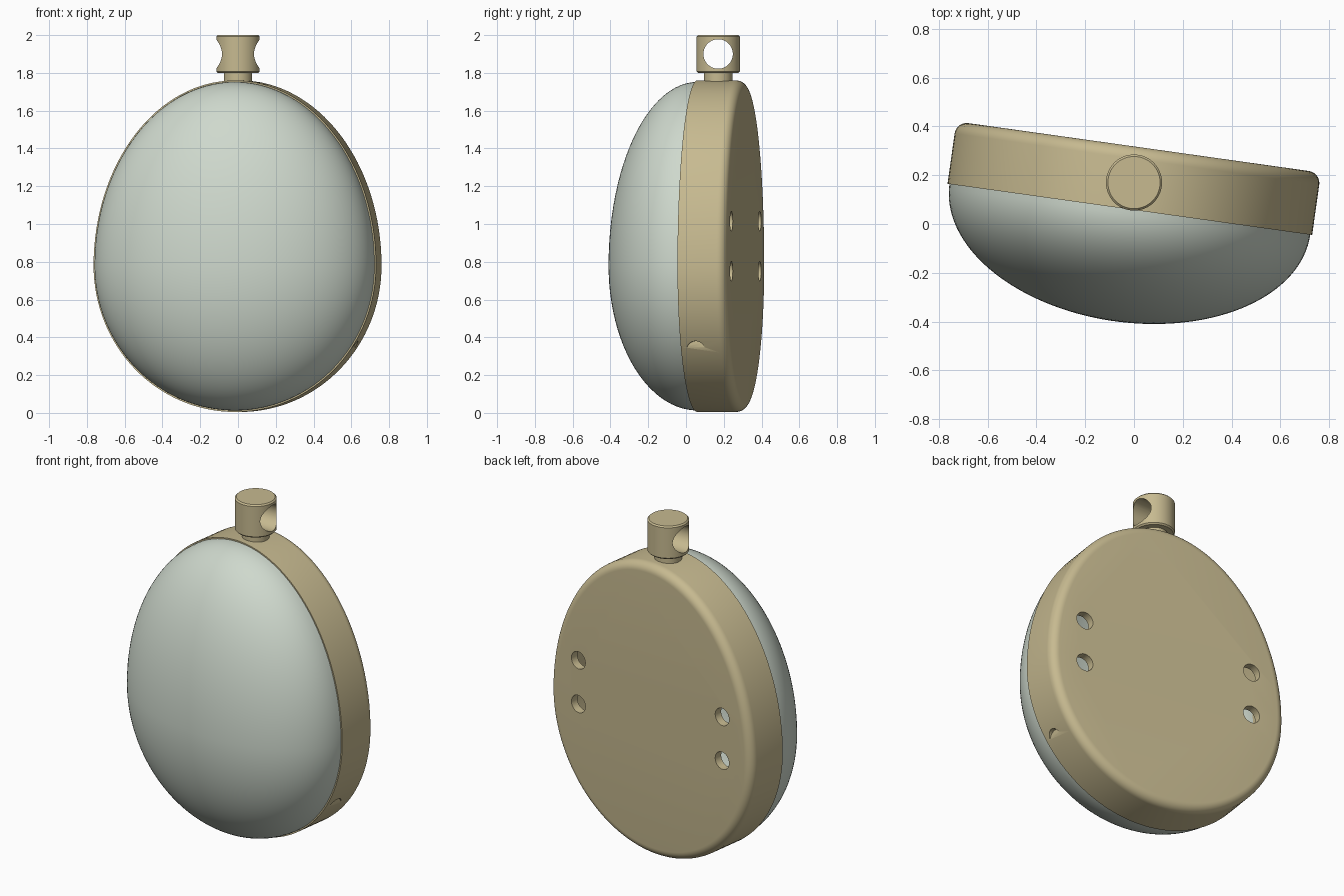
import bpy, bmesh, math
from mathutils import Matrix, Vector

cube = bpy.data.objects.get("Cube")
if cube:
    bpy.data.objects.remove(cube, do_unlink=True)

SEGMENTS = 128
TILT = Matrix.Translation((-0.017, 0.06, 0.78)) @ Matrix.Rotation(math.radians(-8), 4, 'Z')


def material(name, colour):
    mat = bpy.data.materials.new(name)
    mat.use_nodes = True
    mat.diffuse_color = (*colour, 1)
    mat.node_tree.nodes["Principled BSDF"].inputs["Base Color"].default_value = (*colour, 1)
    return mat


tan = material("warm tan", (0.57, 0.49, 0.28))
pale = material("pale grey green", (0.62, 0.69, 0.61))


def egg_ring(inset, depth, scale=1.0):
    """Egg outline: one half ellipse above the widest line, one below."""
    ring = []
    for i in range(SEGMENTS):
        t = math.tau * i / SEGMENTS
        height = 0.98 if math.sin(t) > 0 else 0.775
        ring.append(Vector((scale * (0.755 - inset) * math.cos(t), depth,
                            scale * (height - inset) * math.sin(t))))
    return ring


def round_ring(radius, z):
    return [Vector((radius * math.cos(math.tau * i / 64), radius * math.sin(math.tau * i / 64), z))
            for i in range(64)]


def loft(name, rings, mat, matrix):
    """Skin a list of rings and cap both ends."""
    bm = bmesh.new()
    rows = [[bm.verts.new(p) for p in ring] for ring in rings]
    for a, b in zip(rows, rows[1:]):
        for i in range(len(a)):
            j = (i + 1) % len(a)
            bm.faces.new((a[i], a[j], b[j], b[i]))
    bm.faces.new(rows[0][::-1])
    bm.faces.new(rows[-1])
    bmesh.ops.recalc_face_normals(bm, faces=bm.faces)
    bm.transform(matrix)
    mesh = bpy.data.meshes.new(name)
    bm.to_mesh(mesh)
    bm.free()
    mesh.materials.append(mat)
    obj = bpy.data.objects.new(name, mesh)
    bpy.context.collection.objects.link(obj)
    return obj


def activate(obj):
    bpy.ops.object.select_all(action='DESELECT')
    obj.select_set(True)
    bpy.context.view_layer.objects.active = obj


def drill(obj, matrix, radius, length):
    """Cut a round hole centred on the matrix, along its z axis."""
    cutter = loft("hole_cutter", [round_ring(radius, -length / 2), round_ring(radius, length / 2)],
                  obj.data.materials[0], matrix)
    cutter.hide_render = True
    activate(obj)
    mod = obj.modifiers.new("hole", 'BOOLEAN')
    mod.operation, mod.solver, mod.object = 'DIFFERENCE', 'EXACT', cutter
    bpy.ops.object.modifier_apply(modifier=mod.name)
    bpy.data.objects.remove(cutter, do_unlink=True)


def smooth(obj):
    activate(obj)
    bpy.ops.object.shade_smooth_by_angle(angle=math.radians(35))


# Hollow back case with a rounded rear edge
BACK, FILLET = 0.258, 0.05
case_profile = [(FILLET * (1 - math.sin(a)), BACK - FILLET * (1 - math.cos(a)))
                for a in (math.pi / 2 * k / 8 for k in range(9))]
case_profile += [(0, 0), (0.04, 0), (0.04, 0.21)]
case = loft("back_case", [egg_ring(i, d) for i, d in case_profile], tan, TILT)

# Four screw holes through the back plate
for x in (-0.54, 0.54):
    for z in (-0.03, 0.235):
        place = Matrix.Translation((x, 0.24, z)) @ Matrix.Rotation(math.pi / 2, 4, 'X')
        drill(case, TILT @ place, 0.052, 0.12)

# Shallow round recess in the lower side of the case
place = Matrix.Translation((0.725, 0.08, -0.45)) @ Matrix.Rotation(math.pi / 2, 4, 'Y')
drill(case, TILT @ place, 0.05, 0.2)
smooth(case)

# Domed front shell, hollow inside
arc = [math.radians(89) * k / 32 for k in range(33)]
outer = [egg_ring(0.008, -0.463 * math.sin(a), math.cos(a)) for a in reversed(arc)]
inner = [egg_ring(0.04, -0.43 * math.sin(a), math.cos(a)) for a in arc]
smooth(loft("front_dome", outer + inner, pale, TILT))

# Hanging knob on a short neck, with a cross hole
knob_profile = [(0.075, 1.72), (0.075, 1.8), (0.107, 1.8), (0.115, 1.808),
                (0.115, 1.992), (0.107, 2.0)]
knob = loft("hanging_knob", [round_ring(r, z) for r, z in knob_profile], tan,
            Matrix.Translation((0, 0.17, 0)))
drill(knob, Matrix.Translation((0, 0.17, 1.9)) @ Matrix.Rotation(math.pi / 2, 4, 'Y'), 0.078, 0.4)
smooth(knob)
